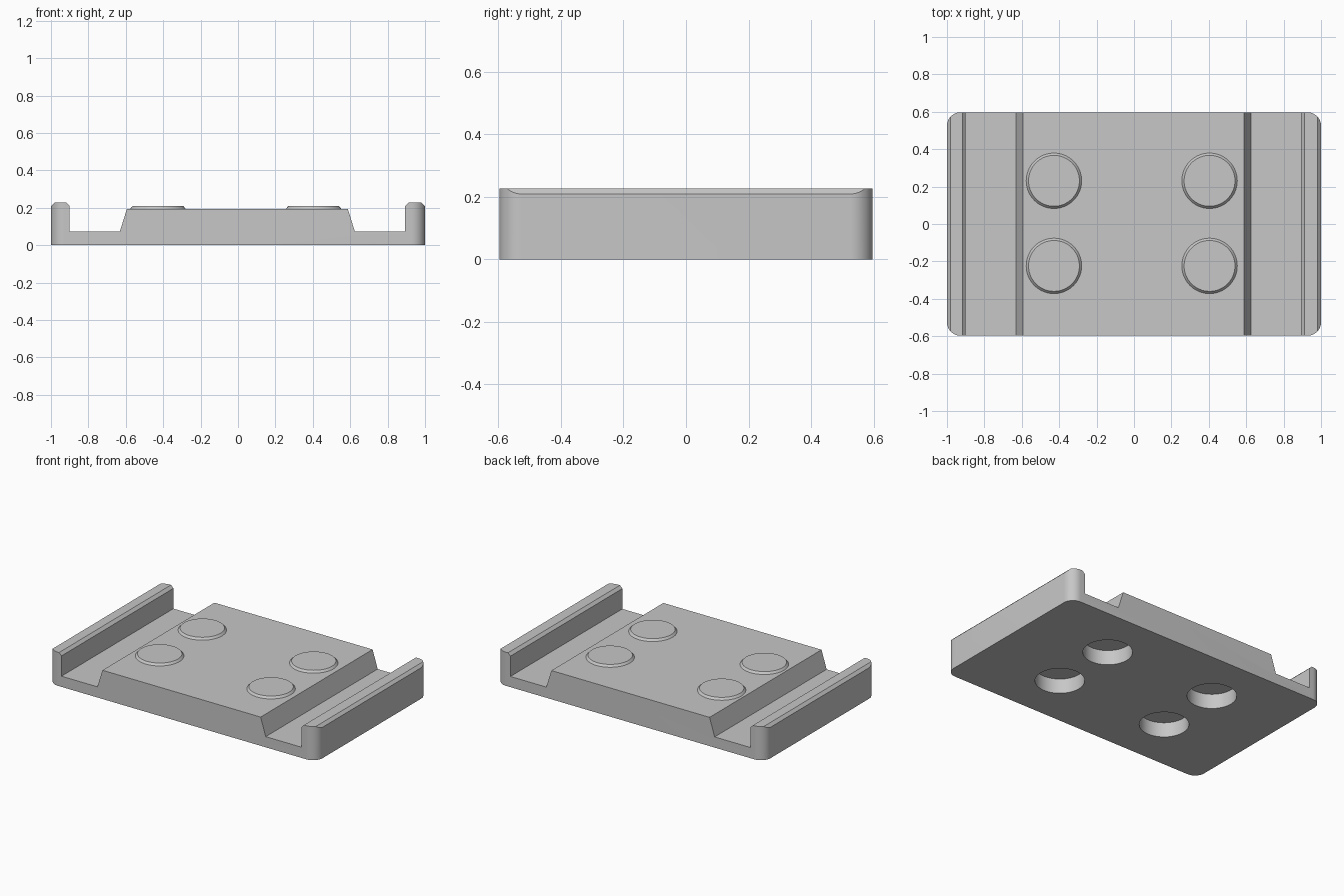
import bpy
import bmesh
import math
from mathutils import Matrix

default = bpy.data.objects.get("Cube")
if default:
    bpy.data.objects.remove(default, do_unlink=True)

HALF_Y = 0.597
WALL_TOP, CHAMFER = 0.227, 0.018
DECK_TOP, CHANNEL = 0.194, 0.072
CENTRES = [(x, y) for x in (-0.428, 0.404) for y in (-0.224, 0.231)]

grey = bpy.data.materials.new("light grey")
grey.use_nodes = True
colour = (0.57, 0.57, 0.57, 1)
grey.diffuse_color = colour
grey.node_tree.nodes["Principled BSDF"].inputs["Base Color"].default_value = colour


def make_object(name, bm):
    bmesh.ops.recalc_face_normals(bm, faces=bm.faces)
    mesh = bpy.data.meshes.new(name)
    bm.to_mesh(mesh)
    bm.free()
    mesh.materials.append(grey)
    obj = bpy.data.objects.new(name, mesh)
    bpy.context.collection.objects.link(obj)
    return obj


def disc(name, centre, z0, z1, r0, r1):
    bm = bmesh.new()
    place = Matrix.Translation((*centre, (z0 + z1) / 2))
    bmesh.ops.create_cone(bm, cap_ends=True, segments=64, radius1=r0,
                          radius2=r1, depth=z1 - z0, matrix=place)
    return make_object(name, bm)


def combine(target, tool, operation):
    """Apply a boolean and discard the helper."""
    tool.hide_render = True
    mod = target.modifiers.new("Boolean", 'BOOLEAN')
    mod.operation = operation
    mod.solver = 'EXACT'
    mod.object = tool
    bpy.context.view_layer.objects.active = target
    bpy.ops.object.modifier_apply(modifier=mod.name)
    bpy.data.objects.remove(tool, do_unlink=True)


# Cross-section: side walls, channels and raised deck, extruded along y
profile = [
    (-1, 0), (1, 0),
    (1, WALL_TOP - CHAMFER), (1 - CHAMFER, WALL_TOP),
    (0.893 + CHAMFER, WALL_TOP), (0.893, WALL_TOP - CHAMFER),
    (0.893, CHANNEL), (0.625, CHANNEL), (0.587, DECK_TOP),
    (-0.594, DECK_TOP), (-0.632, CHANNEL), (-0.9, CHANNEL),
    (-0.9, WALL_TOP - CHAMFER), (-0.9 - CHAMFER, WALL_TOP),
    (-1 + CHAMFER, WALL_TOP), (-1, WALL_TOP - CHAMFER),
]
bm = bmesh.new()
face = bm.faces.new([bm.verts.new((x, -HALF_Y, z)) for x, z in profile])
extruded = bmesh.ops.extrude_face_region(bm, geom=[face])["geom"]
bmesh.ops.translate(bm, vec=(0, 2 * HALF_Y, 0),
                    verts=[v for v in extruded if isinstance(v, bmesh.types.BMVert)])
# Extrusion keeps the starting cap, so the solid is closed
body = make_object("base_plate", bm)

# Rounded outline that trims the four vertical corners
bm = bmesh.new()
bmesh.ops.create_cube(bm, size=2, matrix=Matrix.Diagonal((1, HALF_Y, 0.5, 1)))
upright = [e for e in bm.edges
           if abs(e.verts[0].co.z - e.verts[1].co.z) > 0.5]
bmesh.ops.bevel(bm, geom=upright, offset=0.072, segments=12, profile=0.5,
                affect='EDGES')
combine(body, make_object("corner_trim", bm), 'INTERSECT')

# Round sockets in the underside
for centre in CENTRES:
    combine(body, disc("socket_cutter", centre, -0.1, 0.1, 0.152, 0.152), 'DIFFERENCE')

# Low chamfered studs on the deck
parts = [body]
for i, centre in enumerate(CENTRES):
    parts.append(disc(f"stud_{i + 1}", centre, DECK_TOP - 0.002, 0.208, 0.15, 0.136))

# Smooth the round surfaces and keep the edges crisp
bpy.ops.object.select_all(action='DESELECT')
for part in parts:
    part.select_set(True)
bpy.context.view_layer.objects.active = body
bpy.ops.object.shade_smooth_by_angle(angle=math.radians(25))
